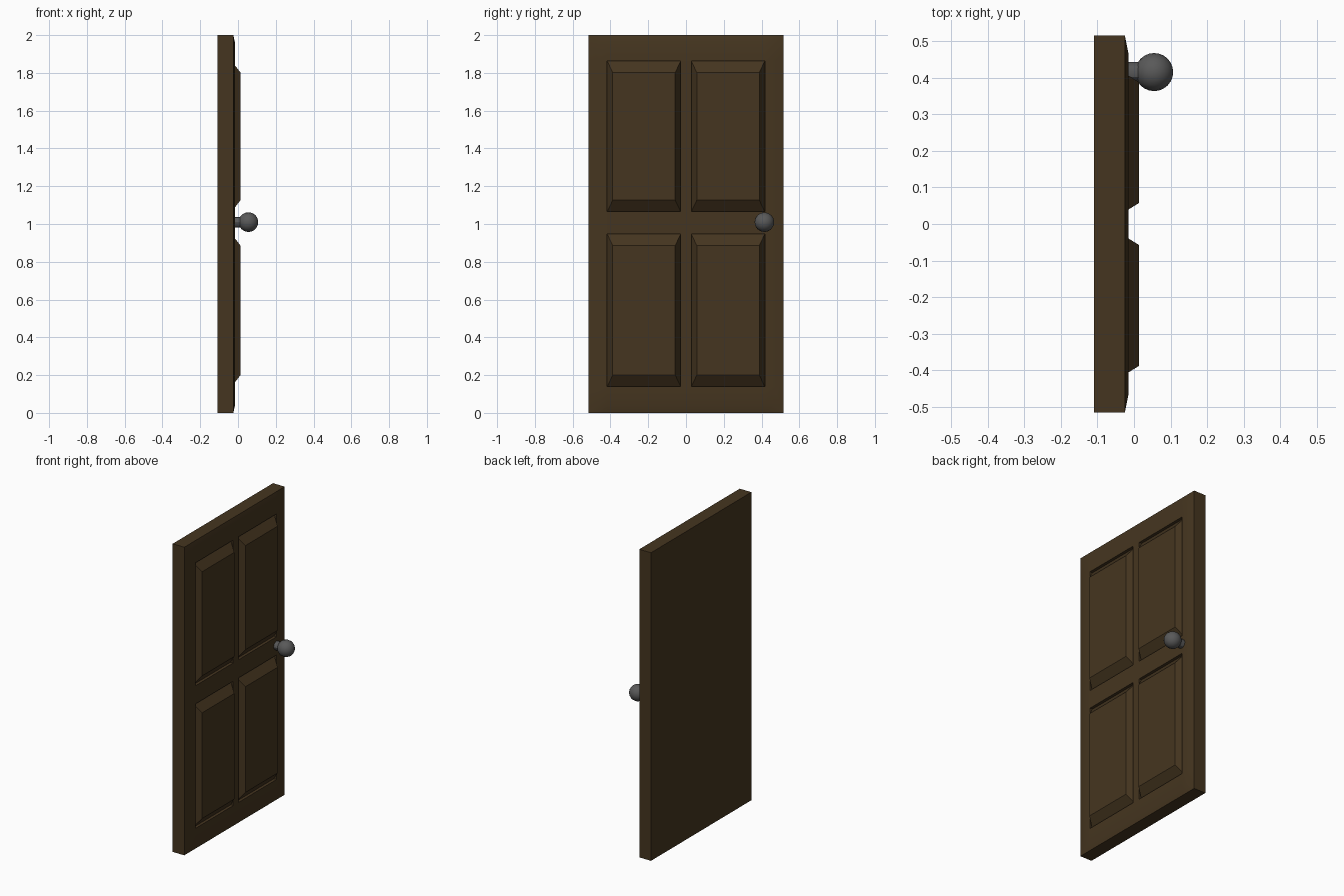
import bpy, bmesh, math
from mathutils import Matrix

if "Cube" in bpy.data.objects:
    bpy.data.objects.remove(bpy.data.objects["Cube"])


def material(name, rgb):
    m = bpy.data.materials.new(name)
    m.diffuse_color = (*rgb, 1)
    m.use_nodes = True
    m.node_tree.nodes["Principled BSDF"].inputs["Base Color"].default_value = m.diffuse_color
    return m


def make_object(name, bm, mat):
    bmesh.ops.recalc_face_normals(bm, faces=bm.faces[:])
    me = bpy.data.meshes.new(name)
    bm.to_mesh(me)
    bm.free()
    ob = bpy.data.objects.new(name, me)
    bpy.context.collection.objects.link(ob)
    me.materials.append(mat)
    bpy.ops.object.select_all(action='DESELECT')
    ob.select_set(True)
    bpy.context.view_layer.objects.active = ob
    bpy.ops.object.shade_smooth_by_angle(angle=math.radians(30))
    return ob


wood = material("dark_wood", (0.06, 0.036, 0.014))
metal = material("dark_metal", (0.1, 0.1, 0.1))

BACK, EDGE, FACE, GROOVE, RAISED = -0.109, -0.025, -0.015, -0.034, 0.013
HALF_W, HEIGHT = 0.515, 2.0

# Front face of the door: a grid of stiles, rails and panel cells
ys = [-0.465, -0.417, -0.028, 0.028, 0.417, 0.465]
zs = [0.045, 0.139, 0.947, 1.065, 1.863, 1.955]
bm = bmesh.new()
grid = [[bm.verts.new((FACE, y, z)) for z in zs] for y in ys]
panels = []
for i in range(5):
    for j in range(5):
        f = bm.faces.new((grid[i][j], grid[i + 1][j], grid[i + 1][j + 1], grid[i][j + 1]))
        if i in (1, 3) and j in (1, 3):
            panels.append(f)


def extrude_rim(x):
    rim = [e for e in bm.edges if e.is_boundary]
    new = bmesh.ops.extrude_edge_only(bm, edges=rim)["geom"]
    verts = [g for g in new if isinstance(g, bmesh.types.BMVert)]
    for v in verts:
        v.co.x = x
    return verts


# Sloped border, side walls and back
for v in extrude_rim(EDGE):
    if abs(v.co.y) > 0.46:
        v.co.y = math.copysign(HALF_W, v.co.y)
    if v.co.z < 0.05:
        v.co.z = 0
    elif v.co.z > 1.95:
        v.co.z = HEIGHT
extrude_rim(BACK)
bmesh.ops.holes_fill(bm, edges=[e for e in bm.edges if e.is_boundary], sides=0)


def push(face, x, dy=0.0, dz=0.0):
    """Extrude a face to depth x, shrinking it by dy and dz on each side."""
    geom = bmesh.ops.extrude_face_region(bm, geom=[face])["geom"]
    new = next(g for g in geom if isinstance(g, bmesh.types.BMFace))
    if face.is_valid:
        bm.faces.remove(face)
    c = new.calc_center_median()
    for v in new.verts:
        v.co.x = x
        v.co.y -= math.copysign(dy, v.co.y - c.y)
        v.co.z -= math.copysign(dz, v.co.z - c.z)
    return new


# Raised panels rising out of a groove
for f in panels:
    push(push(f, GROOVE), RAISED, 0.029, 0.061)
make_object("door_panel", bm, wood)

# Knob and its stem, both along x
turn = Matrix.Rotation(math.pi / 2, 4, 'Y')
bm = bmesh.new()
bmesh.ops.create_uvsphere(bm, u_segments=16, v_segments=12, radius=0.052,
                          matrix=Matrix.Translation((0.055, 0.415, 1.01)) @ turn)
make_object("door_knob", bm, metal)
bm = bmesh.new()
bmesh.ops.create_cone(bm, cap_ends=True, segments=12, radius1=0.028, radius2=0.028, depth=0.05,
                      matrix=Matrix.Translation((0.0, 0.415, 1.01)) @ turn)
make_object("knob_stem", bm, metal)
